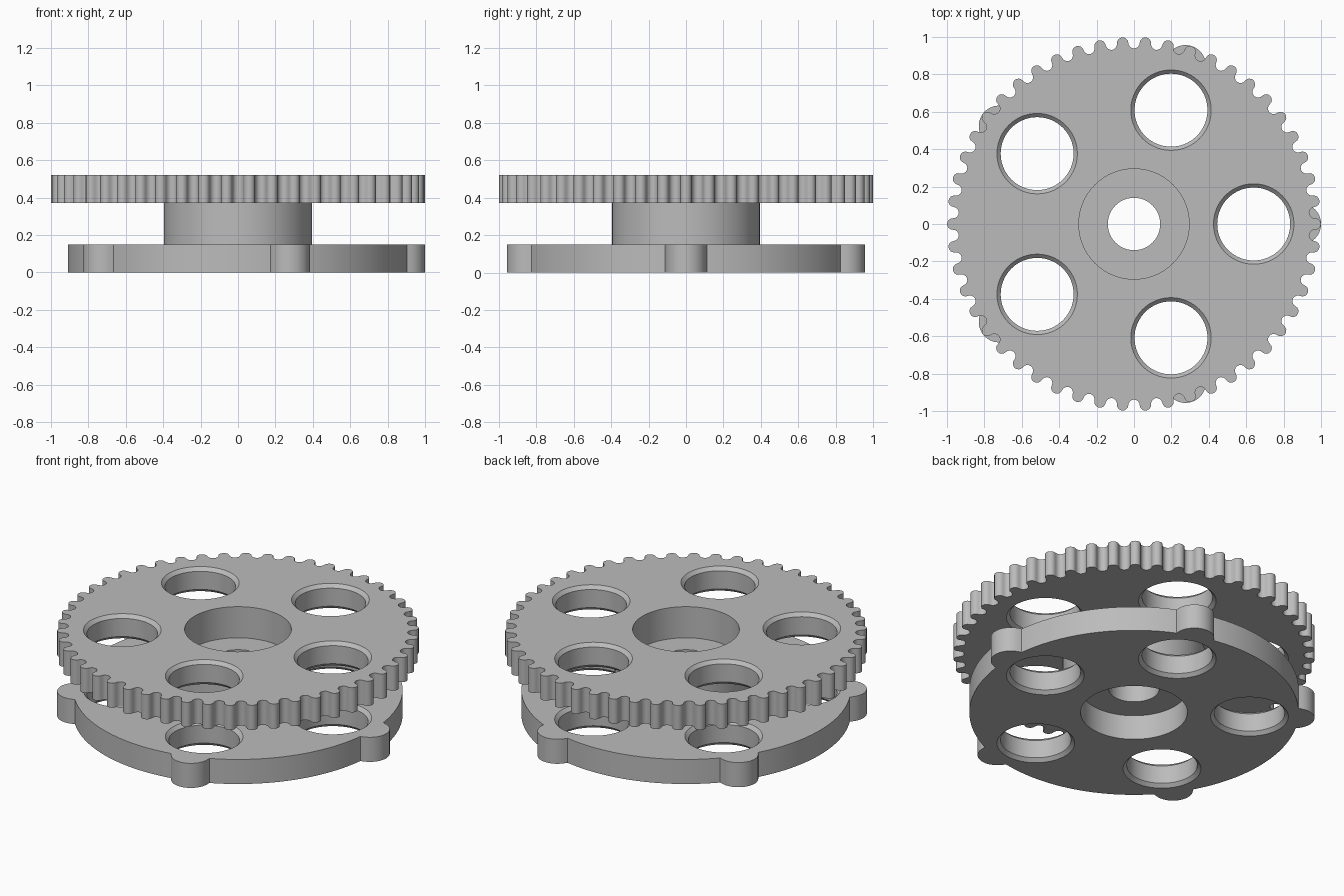
import bpy, bmesh
from math import sin, cos, pi, sqrt, radians

if "Cube" in bpy.data.objects:
    bpy.data.objects.remove(bpy.data.objects["Cube"], do_unlink=True)

grey = bpy.data.materials.new("plain grey")
grey.use_nodes = True
grey.diffuse_color = (0.5, 0.5, 0.5, 1)
grey.node_tree.nodes["Principled BSDF"].inputs["Base Color"].default_value = (0.5, 0.5, 0.5, 1)

PLATE = 0.15        # plate thickness
TOP = 0.52          # overall height
BORE = 0.295        # large centre bore
HOLE = 0.195        # lightening hole radius
HOLE_RING = 0.64    # lightening hole distance from the axis
CHAMFER = 0.02


def finish(name, bm):
    bmesh.ops.recalc_face_normals(bm, faces=bm.faces)
    mesh = bpy.data.meshes.new(name)
    bm.to_mesh(mesh)
    bm.free()
    mesh.materials.append(grey)
    obj = bpy.data.objects.new(name, mesh)
    bpy.context.collection.objects.link(obj)
    return obj


def extrude_profile(name, points, z0, z1):
    bm = bmesh.new()
    face = bm.faces.new([bm.verts.new((x, y, z0)) for x, y in points])
    new = bmesh.ops.extrude_face_region(bm, geom=[face])["geom"]
    verts = [v for v in new if isinstance(v, bmesh.types.BMVert)]
    bmesh.ops.translate(bm, verts=verts, vec=(0, 0, z1 - z0))
    return finish(name, bm)


def lathe(bm, profile, cx=0, cy=0, steps=96, closed=False):
    """Turn (radius, z) points round a vertical axis; open profiles get end caps."""
    rings = [[bm.verts.new((cx + r * cos(2 * pi * i / steps), cy + r * sin(2 * pi * i / steps), z))
              for i in range(steps)] for r, z in profile]
    pairs = list(zip(rings, rings[1:]))
    if closed:
        pairs.append((rings[-1], rings[0]))
    else:
        bm.faces.new(rings[0])
        bm.faces.new(rings[-1])
    for a, b in pairs:
        for i in range(steps):
            j = (i + 1) % steps
            bm.faces.new((a[i], a[j], b[j], b[i]))


def smooth(obj):
    bpy.ops.object.select_all(action="DESELECT")
    obj.select_set(True)
    bpy.context.view_layer.objects.active = obj
    bpy.ops.object.shade_smooth_by_angle(angle=radians(30))


def drill(plate, z0, z1):
    """Cut the centre bore and five holes chamfered on both faces."""
    bm = bmesh.new()
    over = 0.02
    lathe(bm, [(BORE, z0 - over), (BORE, z1 + over)])
    wide = HOLE + CHAMFER + over
    profile = [(wide, z0 - over), (HOLE, z0 + CHAMFER), (HOLE, z1 - CHAMFER), (wide, z1 + over)]
    for k in range(5):
        a = 2 * pi * k / 5
        lathe(bm, profile, HOLE_RING * cos(a), HOLE_RING * sin(a), 72)
    cutter = finish(plate.name + "_cutter", bm)
    cutter.hide_render = True
    mod = plate.modifiers.new("holes", "BOOLEAN")
    mod.operation = "DIFFERENCE"
    mod.solver = "EXACT"
    mod.object = cutter
    bpy.ops.object.select_all(action="DESELECT")
    plate.select_set(True)
    bpy.context.view_layer.objects.active = plate
    bpy.ops.object.modifier_apply(modifier=mod.name)
    bpy.data.objects.remove(cutter, do_unlink=True)
    smooth(plate)


# Lower plate: disc with five rounded lobes
def lobed_radius(a):
    a = (a + pi / 5) % (2 * pi / 5) - pi / 5
    inside = 0.11 ** 2 - (0.89 * sin(a)) ** 2
    return max(0.91, 0.89 * cos(a) + sqrt(inside)) if inside > 0 else 0.91


angles = [2 * pi * i / 720 for i in range(720)]
lower = extrude_profile("lower_plate", [(lobed_radius(a) * cos(a), lobed_radius(a) * sin(a))
                                        for a in angles], 0, PLATE)
drill(lower, 0, PLATE)

# Toothed plate: alternating rounded teeth and rounded grooves
TEETH = 50
MID = 0.969
SIZE = pi * MID / TEETH / 2
STEPS = 8
outline = []
for half in range(TEETH * 2):
    a = pi * half / TEETH
    side = 1 if half % 2 == 0 else -1
    for s in range(STEPS):
        t = pi * s / STEPS
        along, out = -SIZE * cos(t), side * SIZE * sin(t)
        r, b = MID + out, a + along / MID
        outline.append((r * cos(b), r * sin(b)))
gear = extrude_profile("toothed_plate", outline, TOP - PLATE, TOP)
drill(gear, TOP - PLATE, TOP)

# Hub: recessed from above, with a small shaft hole
bm = bmesh.new()
lathe(bm, [(0.395, PLATE), (0.395, TOP - PLATE), (BORE, TOP - PLATE), (BORE, 0.33),
           (0.14, 0.33), (0.14, PLATE)], closed=True)
smooth(finish("hub", bm))
